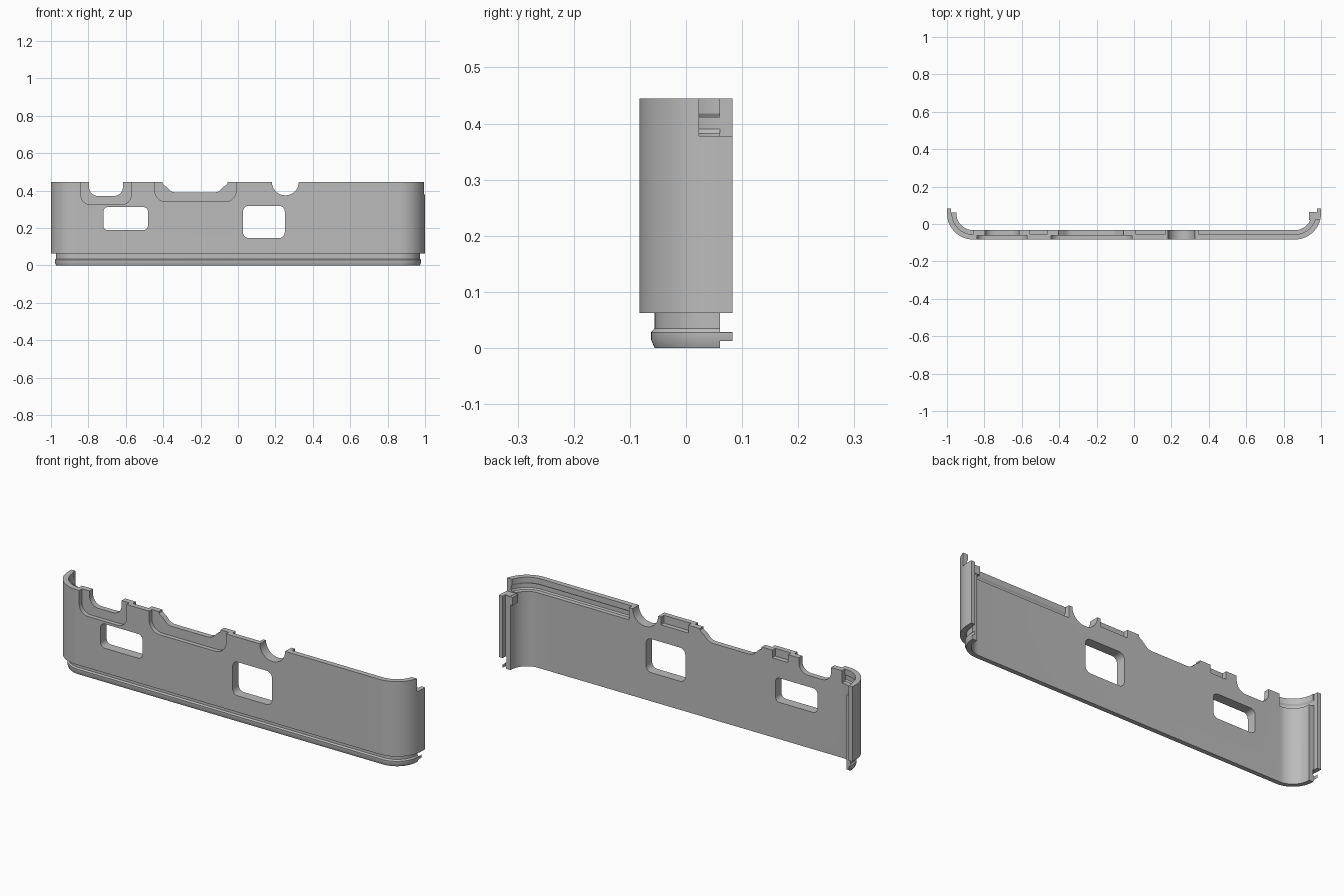
import bpy, bmesh, math
from mathutils import Vector

cube = bpy.data.objects.get("Cube")
if cube:
    bpy.data.objects.remove(cube, do_unlink=True)

R = 0.14          # outer corner radius
FRONT = -0.083    # outer front plane
BACK = 0.083      # rear end of the side walls
TOP = 0.445

grey = bpy.data.materials.new("plain grey")
grey.use_nodes = True
colour = (0.5, 0.5, 0.5, 1)
grey.diffuse_color = colour
grey.node_tree.nodes["Principled BSDF"].inputs["Base Color"].default_value = colour


def make_object(name, bm):
    bmesh.ops.recalc_face_normals(bm, faces=bm.faces)
    mesh = bpy.data.meshes.new(name)
    bm.to_mesh(mesh)
    bm.free()
    mesh.materials.append(grey)
    obj = bpy.data.objects.new(name, mesh)
    bpy.context.collection.objects.link(obj)
    return obj


def loft(name, rings):
    """Join equal rings of points into a closed solid."""
    bm = bmesh.new()
    loops = [[bm.verts.new(p) for p in ring] for ring in rings]
    n = len(loops[0])
    for a, b in zip(loops, loops[1:]):
        for i in range(n):
            j = (i + 1) % n
            bm.faces.new((a[i], a[j], b[j], b[i]))
    bm.faces.new(loops[0])
    bm.faces.new(loops[-1])
    return make_object(name, bm)


def half_path(x_start, y_end, side):
    """Outer line from the front face round one corner: (x, y, inward x, inward y)."""
    path = [(side * x_start, FRONT, 0, 1)] if x_start < 1 - R - 0.001 else []
    for i in range(17):
        a = math.pi / 2 * i / 16
        s, c = math.sin(a), math.cos(a)
        path.append((side * (1 - R + R * s), FRONT + R - R * c, -side * s, c))
    path.append((side, y_end, -side, 0))
    return path


def sweep(name, path, profile):
    return loft(name, [[(x + nx * d, y + ny * d, z) for d, z in profile]
                       for x, y, nx, ny in path])


def prism(name, outline, y0, y1):
    return loft(name, [[(x, y, z) for x, z in outline] for y in (y0, y1)])


def rounded(x0, x1, z0, z1, r):
    pts = []
    for cx, cz, start in ((x1 - r, z1 - r, 0), (x0 + r, z1 - r, 90),
                          (x0 + r, z0 + r, 180), (x1 - r, z0 + r, 270)):
        for i in range(9):
            a = math.radians(start + 90 * i / 8)
            pts.append((cx + r * math.cos(a), cz + r * math.sin(a)))
    return pts


def box(name, x0, x1, y0, y1, z0, z1):
    return prism(name, [(x0, z0), (x1, z0), (x1, z1), (x0, z1)], y0, y1)


def combine(target, tool, operation):
    tool.hide_render = True
    mod = target.modifiers.new(operation, 'BOOLEAN')
    mod.operation = operation
    mod.solver = 'EXACT'
    mod.object = tool
    bpy.context.view_layer.objects.active = target
    bpy.ops.object.modifier_apply(modifier=mod.name)
    bpy.data.objects.remove(tool, do_unlink=True)


# Curved wall with a snap lip along its bottom
wall_profile = [(0.05, 0), (0.027, 0), (0.021, 0.014), (0.021, 0.028), (0.027, 0.035),
                (0.027, 0.062), (0, 0.062), (0, TOP), (0.05, TOP)]
full_path = half_path(0.9, BACK, -1)[::-1] + half_path(0.9, BACK, 1)
panel = sweep("panel", full_path, wall_profile)

# Stepped rim with a snap groove on the inside of the top edge
rim_profile = [(0.08, 0.383), (0.027, 0.383), (0.022, 0.39), (0.022, 0.41),
               (0.027, 0.418), (0.027, 0.5), (0.08, 0.5)]
cutters = [sweep("rim_cutter", half_path(0.345, 0.12, 1), rim_profile),
           sweep("rim_cutter", half_path(0.86, 0.12, -1), rim_profile)]

# Stepped rear ends of both side walls
for side in (-1, 1):
    cutters.append(box("end_cutter", *sorted((side * 0.9, side * 0.9785)),
                       0.061, 0.2, -0.1, 0.6))

# Notch at the top of the left side wall
cutters.append(box("side_notch_cutter", 0.9, 1.1, 0.023, 0.2, 0.378, 0.6))

# Shallow recesses in the front face around the port openings
cutters.append(prism("recess_cutter", rounded(-0.84, -0.572, 0.325, 0.6, 0.05), -0.2, -0.061))
cutters.append(prism("recess_cutter", rounded(-0.445, -0.01, 0.34, 0.6, 0.06), -0.2, -0.061))

# Port openings along the top edge
cutters.append(prism("port_cutter", rounded(-0.797, -0.615, 0.37, 0.6, 0.05), -0.2, 0.0))
half = [(0.175, 0.6), (0.175, 0.437), (0.165, 0.428), (0.15, 0.418),
        (0.135, 0.402), (0.122, 0.393), (0.105, 0.389)]
wide = [(-0.23 - x, z) for x, z in half] + [(-0.23 + x, z) for x, z in half[::-1]]
cutters.append(prism("port_cutter", wide, -0.2, 0.0))
cutters.append(prism("port_cutter", rounded(0.181, 0.325, 0.374, 0.6, 0.0715), -0.2, 0.0))

# Windows
cutters.append(prism("window_cutter", rounded(-0.72, -0.482, 0.188, 0.312, 0.025), -0.2, 0.0))
cutters.append(prism("window_cutter", rounded(0.027, 0.25, 0.146, 0.318, 0.03), -0.2, 0.0))

# Pockets behind the upright tabs
for x0, x1 in ((-0.555, -0.465), (0.01, 0.165)):
    cutters.append(box("pocket_cutter", x0, x1, -0.057, 0.0, 0.405, 0.6))

for cutter in cutters:
    combine(panel, cutter, 'DIFFERENCE')

# Small catch block inside the left side wall
catch = box("catch_block", 0.935, 0.975, 0.022, 0.065, 0.335, 0.377)
combine(panel, catch, 'UNION')

# Smooth curves, sharp edges
bpy.ops.object.select_all(action='DESELECT')
panel.select_set(True)
bpy.context.view_layer.objects.active = panel
bpy.ops.object.shade_smooth_by_angle(angle=math.radians(25))
